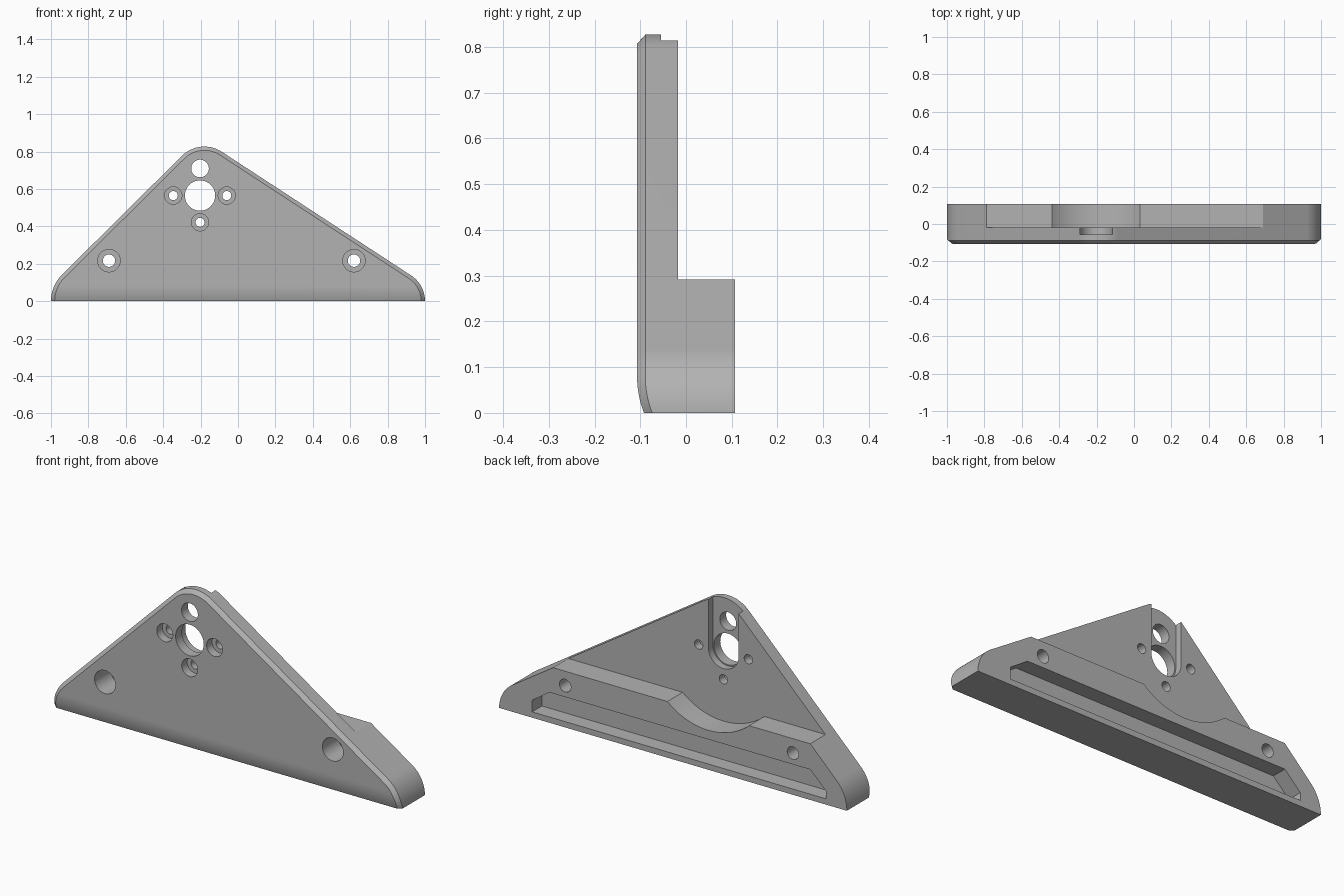
import bpy, bmesh
from math import sin, cos, pi, radians, sqrt, asin

if "Cube" in bpy.data.objects:
    bpy.data.objects.remove(bpy.data.objects["Cube"])

FRONT, BACK = -0.107, 0.107
PLATE_BACK = -0.018
SHELF_Z = 0.292
HOLE_X, HOLE_Z = -0.203, 0.565

grey = bpy.data.materials.new("plain_grey")
grey.use_nodes = True
grey.diffuse_color = (0.45, 0.45, 0.45, 1)
grey.node_tree.nodes["Principled BSDF"].inputs["Base Color"].default_value = grey.diffuse_color


def arc(x, z, r, start, end, steps=24):
    """Points on an arc in the xz plane, angles in degrees."""
    angles = [radians(start + (end - start) * i / steps) for i in range(steps + 1)]
    return [(x + r * cos(a), z + r * sin(a)) for a in angles]


def loft(name, sections):
    """Solid through a list of (outline, y) sections with equal point counts."""
    bm = bmesh.new()
    rings = [[bm.verts.new((x, y, z)) for x, z in pts] for pts, y in sections]
    for a, b in zip(rings, rings[1:]):
        for i in range(len(a)):
            j = (i + 1) % len(a)
            bm.faces.new((a[i], a[j], b[j], b[i]))
    bm.faces.new(rings[0])
    bm.faces.new(rings[-1])
    bmesh.ops.recalc_face_normals(bm, faces=bm.faces)
    mesh = bpy.data.meshes.new(name)
    bm.to_mesh(mesh)
    bm.free()
    obj = bpy.data.objects.new(name, mesh)
    bpy.context.collection.objects.link(obj)
    mesh.materials.append(grey)
    return obj


def outline(inset=0.0):
    """Rounded triangle; the inset shrinks every corner radius."""
    return (arc(0.835, 0, 0.165 - inset, 0, 56.7)
            + arc(-0.18, 0.657, 0.17 - inset, 56.7, 135)
            + arc(-0.8, 0, 0.2 - inset, 135, 180))


# Body with a chamfered front rim
bracket = loft("bracket", [(outline(0.02), FRONT), (outline(), FRONT + 0.018), (outline(), BACK)])

# Curve the bottom of the front face backwards
bm = bmesh.new()
bm.from_mesh(bracket.data)
ROLL_Z, ROLL_R = 0.08, 0.22
for i in range(1, 9):
    bmesh.ops.bisect_plane(bm, geom=bm.verts[:] + bm.edges[:] + bm.faces[:],
                           plane_co=(0, 0, ROLL_Z * i / 8), plane_no=(0, 0, 1))
for v in bm.verts:
    if v.co.y < 0 and v.co.z < ROLL_Z:
        v.co.y += ROLL_R - sqrt(ROLL_R ** 2 - (ROLL_Z - v.co.z) ** 2)
bm.to_mesh(bracket.data)
bm.free()


def cut(pts, y0, y1):
    """Remove a prism from the body."""
    cutter = loft("cutter", [(pts, y0), (pts, y1)])
    cutter.hide_render = True
    mod = bracket.modifiers.new("cut", "BOOLEAN")
    mod.operation = "DIFFERENCE"
    mod.solver = "EXACT"
    mod.object = cutter
    bpy.context.view_layer.objects.active = bracket
    bpy.ops.object.modifier_apply(modifier=mod.name)
    bpy.data.objects.remove(cutter)


def hole(x, z, r, y0=-0.2, y1=0.2):
    cut(arc(x, z, r, 0, 360, 40)[:-1], y0, y1)


# Space above the rear shelf, with a round dip below the main hole
DIP_R = 0.36
side = 180 / pi * asin((HOLE_Z - SHELF_Z) / DIP_R)
dip = arc(HOLE_X, HOLE_Z, DIP_R, 180 + side, 360 - side)
cut([(-1.2, SHELF_Z)] + dip + [(1.2, SHELF_Z), (1.2, 1), (-1.2, 1)], PLATE_BACK, 0.2)

# Open slot behind the main hole
cut(arc(HOLE_X, HOLE_Z, 0.087, 180, 360) + [(HOLE_X + 0.087, 1), (HOLE_X - 0.087, 1)], -0.055, 0.1)

# Long pocket in the rear face
cut([(-0.88, 0.03), (0.81, 0.03), (0.81, 0.09), (0.71, 0.158), (-0.79, 0.158), (-0.88, 0.07)],
    BACK - 0.08, 0.2)

# Plain through holes
hole(HOLE_X, HOLE_Z, 0.081)
hole(HOLE_X, 0.71, 0.047)

# Counterbored screw holes: x, z, screw radius, head radius, head depth
for x, z, r, head, depth in [(HOLE_X - 0.143, HOLE_Z, 0.024, 0.046, 0.045),
                             (HOLE_X + 0.143, HOLE_Z, 0.024, 0.046, 0.045),
                             (HOLE_X, HOLE_Z - 0.143, 0.024, 0.046, 0.045),
                             (-0.69, 0.217, 0.033, 0.06, 0.13),
                             (0.62, 0.217, 0.033, 0.06, 0.13)]:
    hole(x, z, r)
    hole(x, z, head, -0.2, FRONT + depth)

# Smooth the curves, keep the edges sharp
bpy.ops.object.select_all(action="DESELECT")
bracket.select_set(True)
bpy.context.view_layer.objects.active = bracket
bpy.ops.object.shade_smooth_by_angle(angle=radians(25))
